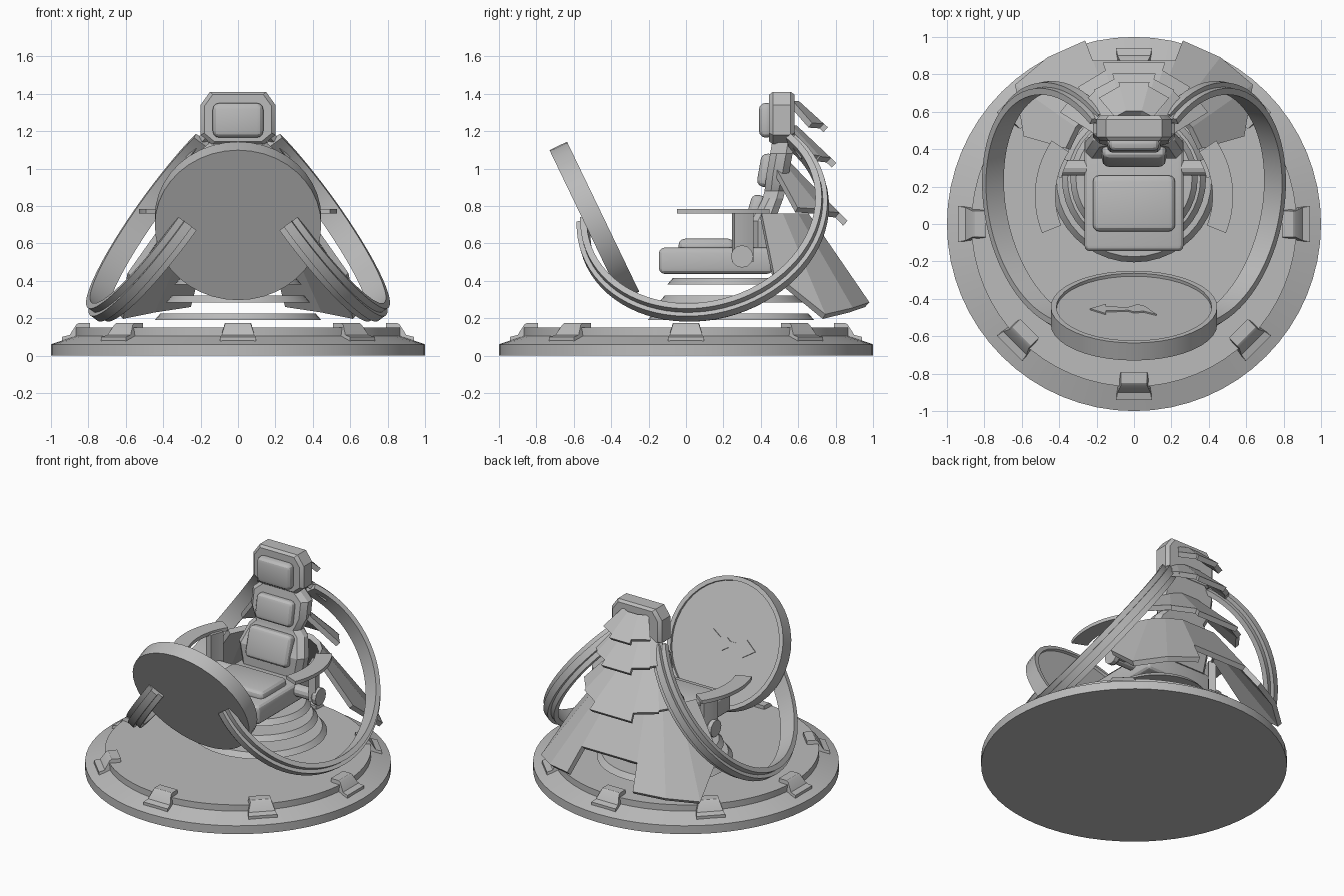
import bpy, bmesh, math
from mathutils import Matrix, Vector

if "Cube" in bpy.data.objects:
    bpy.data.objects.remove(bpy.data.objects["Cube"])

grey = bpy.data.materials.new("plain grey")
grey.diffuse_color = (0.5, 0.5, 0.5, 1)
grey.use_nodes = True
grey.node_tree.nodes["Principled BSDF"].inputs["Base Color"].default_value = grey.diffuse_color


def finish(name, verts, faces, bevel=0.0, segs=2, matrix=None):
    bm = bmesh.new()
    vs = [bm.verts.new(v) for v in verts]
    for f in faces:
        bm.faces.new([vs[i] for i in f])
    bmesh.ops.remove_doubles(bm, verts=bm.verts, dist=1e-5)
    bmesh.ops.recalc_face_normals(bm, faces=bm.faces)
    if bevel:
        bmesh.ops.bevel(bm, geom=bm.edges[:], offset=bevel, segments=segs,
                        profile=0.5, affect='EDGES', clamp_overlap=True)
    if matrix:
        bm.transform(matrix)
    me = bpy.data.meshes.new(name)
    bm.to_mesh(me)
    bm.free()
    me.materials.append(grey)
    for p in me.polygons:
        p.use_smooth = True
    me.set_sharp_from_angle(angle=math.radians(25))
    ob = bpy.data.objects.new(name, me)
    bpy.context.collection.objects.link(ob)
    return ob


def loft(name, sections, **kw):
    # joins equal-length closed sections and caps both ends
    n = len(sections[0])
    verts = [v for s in sections for v in s]
    faces = [(i * n + j, i * n + (j + 1) % n, (i + 1) * n + (j + 1) % n, (i + 1) * n + j)
             for i in range(len(sections) - 1) for j in range(n)]
    faces += [tuple(range(n)), tuple(range(len(verts) - n, len(verts)))]
    return finish(name, verts, faces, **kw)


def lathe(name, prof, segs, a0=0, a1=360, matrix=None):
    # revolves a closed (r, z) profile around z
    full = a1 - a0 == 360
    secs = []
    for i in range(segs + (0 if full else 1)):
        a = math.radians(a0 + (a1 - a0) * i / segs)
        secs.append([(r * math.cos(a), r * math.sin(a), z) for r, z in prof])
    if not full:
        return loft(name, secs, matrix=matrix)
    n = len(prof)
    verts = [v for s in secs for v in s]
    faces = []
    for i in range(segs):
        k = (i + 1) % segs
        for j in range(n):
            l = (j + 1) % n
            if prof[j][0] == 0 and prof[l][0] == 0:
                continue
            q = (i * n + j, i * n + l, k * n + l, k * n + j)
            if prof[j][0] == 0:
                q = q[:3]
            elif prof[l][0] == 0:
                q = (q[0], q[1], q[3])
            faces.append(q)
    return finish(name, verts, faces, matrix=matrix)


def box(name, c, s, bevel, segs=3, tilt=0):
    x, y, z = [v / 2 for v in s]
    secs = [[(-x, -y, h), (x, -y, h), (x, y, h), (-x, y, h)] for h in (-z, z)]
    m = Matrix.Translation(c) @ Matrix.Rotation(math.radians(tilt), 4, 'X')
    return loft(name, secs, bevel=bevel, segs=segs, matrix=m)


# round platform
lathe("platform", [(0, 0), (1, 0), (1, 0.06), (0.87, 0.105), (0.87, 0.15), (0, 0.15)], 64)

# clips around the platform edge
clip = [(.94, .07, .095), (.94, .10, .095), (.90, .11, .088), (.865, .165, .07),
        (.85, .175, .07), (.79, .175, .07), (.79, .13, .07), (.87, .08, .09)]
for i in range(8):
    secs = [[(r, s * w, z) for r, z, w in clip] for s in (-1, 1)]
    loft("edge_clip", secs, matrix=Matrix.Rotation(i * math.pi / 4, 4, 'Z'))

# floating stacked rings under the seat
for r, z in ((.445, .19), (.385, .285), (.34, .38)):
    lathe("hover_ring", [(0, z), (r, z), (r - .03, z + .035), (0, z + .035)], 40,
          matrix=Matrix.Translation((0, .24, 0)))

# two tilted big rings, mirrored
n = Vector((.798, -.165, .58)).normalized()
e1 = (Vector((0, 1, 0)) - n * n.y).normalized()
e2 = n.cross(e1)
if e2.z < 0:
    e2 = -e2
ring_prof = [(.62, -.06), (.655, -.06), (.655, -.025), (.68, -.025),
             (.68, .025), (.655, .025), (.655, .06), (.62, .06)]
for side in (1, -1):
    secs = []
    for i in range(49):
        a = math.radians(178 + 224 * i / 48)
        d = e1 * math.cos(a) + e2 * math.sin(a)
        pts = [Vector((.37, .09, .75)) + d * r + n * w for r, w in ring_prof]
        secs.append([(side * p.x, p.y, p.z) for p in pts])
    loft("tilted_ring", secs)

# tilted round console with recessed face and needle
con = Matrix.Translation((0, -.49, .72)) @ Matrix.Rotation(math.radians(-64.3), 4, 'X')
lathe("console_disc", [(0, -.052), (.445, -.052), (.445, .052), (.415, .052),
                       (.415, .034), (0, .034)], 40, matrix=con)
needle = [(-.235, 0), (-.15, .06), (-.15, .025), (-.03, .02), (.02, .055), (.06, .03),
          (.12, -.07), (.05, -.03), (0, -.04), (-.03, -.02), (-.15, -.025), (-.15, -.06)]
loft("console_needle", [[(x, y, h) for x, y in needle] for h in (.033, .042)], matrix=con)

# seat
box("seat", (0, .16, .507), (.53, .61, .14), .03)
box("seat_cushion", (0, .11, .585), (.44, .30, .08), .035)


# backrest lofted from chamfered sections
def chamfered(w, y0, y1, z, c=.035):
    return [(-w + c, y0, z), (w - c, y0, z), (w, y0 + c, z), (w, y1 - c, z),
            (w - c, y1, z), (-w + c, y1, z), (-w, y1 - c, z), (-w, y0 + c, z)]


loft("backrest", [chamfered(*s) for s in (
    (.23, .35, .47, .56), (.26, .35, .475, .72), (.22, .41, .52, .84),
    (.18, .42, .53, .88), (.22, .43, .55, .97), (.22, .45, .57, 1.08), (.15, .46, .58, 1.14))])
box("lower_back_cushion", (0, .37, .75), (.34, .09, .22), .035, tilt=-16)
box("upper_back_cushion", (0, .43, .99), (.29, .08, .18), .035, tilt=-10)

# headrest
outline = [(-.14, 1.13), (.14, 1.13), (.2, 1.18), (.2, 1.34), (.15, 1.41),
           (-.15, 1.41), (-.2, 1.34), (-.2, 1.18)]
loft("headrest", [[(x * k, y, 1.27 + (z - 1.27) * k) for x, z in outline]
                  for y, k in ((.445, .9), (.465, 1), (.56, 1), (.58, .9))])
box("headrest_cushion", (0, .43, 1.258), (.27, .08, .185), .035)

# armrests, posts and pivots
for side in (1, -1):
    def arc(name, prof, a0, a1, segs):
        lathe(name, prof, segs, a0, a1, Matrix.Translation((0, .15, 0)) @
              Matrix.Diagonal((side, 1, 1, 1)))
    arc("armrest", [(.42, .76), (.53, .76), (.53, .785), (.42, .785)], -22, 34, 14)
    arc("armrest_post", [(.40, .5), (.45, .5), (.45, .77), (.40, .77)], 14, 28, 4)
    lathe("armrest_pivot", [(0, .22), (.042, .22), (.042, .40), (.06, .42), (.06, .45), (0, .45)], 12,
          matrix=Matrix.Translation((0, .3, .53)) @ Matrix.Rotation(side * math.pi / 2, 4, 'Y'))


# overlapping shell plates behind the chair; angles measured from straight back
def plate(name, yc, r0, r1, z0, z1, a, b, ta, tb):
    secs = []
    for ang, t in ((a, ta), (b, tb)):
        s, c = math.sin(math.radians(ang)), math.cos(math.radians(ang))
        r, z = r0 + (r1 - r0) * t, z0 + (z1 - z0) * t
        secs.append([(s * q, yc + c * q, h) for q, h in
                     ((r0, z0), (r, z), (r - .025, z - .025), (r0 - .025, z0 - .025))])
    loft(name, secs)


tiers = [  # centre y, top/bottom radius, top/bottom height, panel angles
    (.45, .16, .32, 1.36, 1.22, (15, 40)),
    (.40, .20, .42, 1.23, 1.03, (16, 34, 52)),
    (.35, .22, .54, 1.03, .72, (18, 38, 58)),
]
for yc, r0, r1, z0, z1, angs in tiers:
    plate("centre_shell", yc, r0, r1, z0, z1, -angs[0], angs[0], 1, 1)
    for side in (1, -1):
        for k in range(len(angs) - 1):
            t = .86 - .06 * k
            plate("side_shell", yc, r0, r1, z0, z1, side * angs[k], side * angs[k + 1], t, t - .03)

# lowest tier: short centre, long side plates
low = (.3, .38, .74, .76, .27)
plate("low_centre_shell", *low, -21, 21, .65, .65)
for side in (1, -1):
    plate("low_side_shell", *low, side * 21, side * 38, .97, 1.03)
    plate("low_side_shell", *low, side * 38, side * 55, 1.03, 1.1)
    plate("low_wing_shell", *low, side * 55, side * 74, 1.1, .65)
